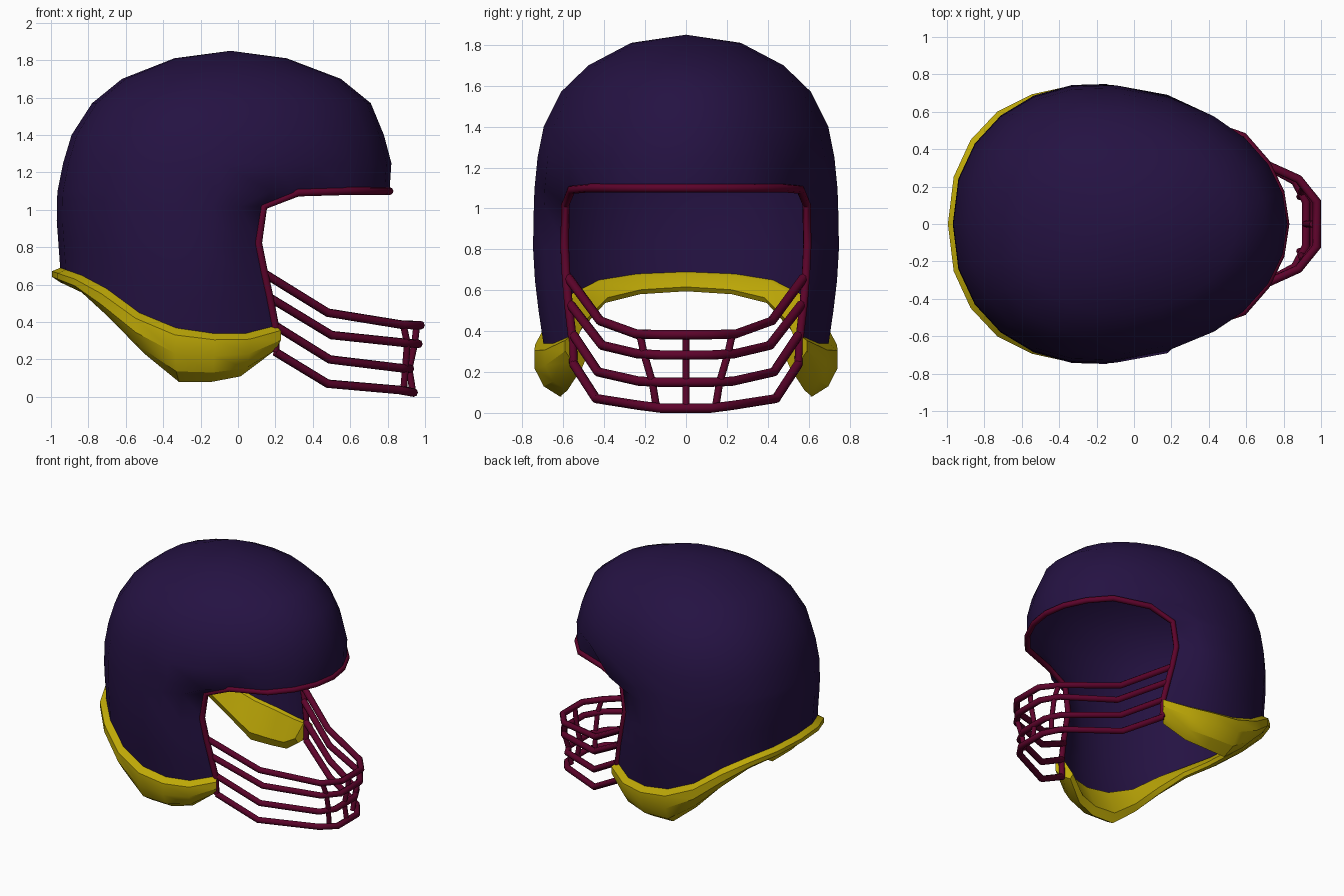
import bpy, bmesh, math
from mathutils import Vector

if "Cube" in bpy.data.objects:
    bpy.data.objects.remove(bpy.data.objects["Cube"])


def material(name, rgb):
    m = bpy.data.materials.new(name)
    m.diffuse_color = (*rgb, 1)
    m.use_nodes = True
    m.node_tree.nodes["Principled BSDF"].inputs["Base Color"].default_value = m.diffuse_color
    return m


PURPLE = material("purple", (0.018, 0.006, 0.055))
YELLOW = material("yellow", (0.51, 0.39, 0.002))
RED = material("dark_red", (0.11, 0.001, 0.024))


def interp(table, v):
    if v <= table[0][0]:
        return table[0][1]
    for (a, fa), (b, fb) in zip(table, table[1:]):
        if v <= b:
            return fa + (fb - fa) * (v - a) / (b - a)
    return table[-1][1]


def finish(name, bm, mat, angle):
    bmesh.ops.recalc_face_normals(bm, faces=bm.faces)
    me = bpy.data.meshes.new(name)
    bm.to_mesh(me)
    bm.free()
    me.materials.append(mat)
    ob = bpy.data.objects.new(name, me)
    bpy.context.collection.objects.link(ob)
    bpy.ops.object.select_all(action='DESELECT')
    ob.select_set(True)
    bpy.context.view_layer.objects.active = ob
    bpy.ops.object.shade_smooth_by_angle(angle=math.radians(angle))
    return ob


def tube(name, paths, radius, sides=8):
    """Sweep a polygon along each path with mitred joints."""
    bm = bmesh.new()
    for path in paths:
        pts = [Vector(p) for p in path]
        rings, side = [], None
        for i, p in enumerate(pts):
            d0 = (p - pts[max(i - 1, 0)]).normalized()
            d1 = (pts[min(i + 1, len(pts) - 1)] - p).normalized()
            tan = (d0 + d1).normalized()
            if side is None:
                side = tan.orthogonal()
            side = (side - tan * side.dot(tan)).normalized()
            other = tan.cross(side)
            rings.append([bm.verts.new(p + radius * (math.cos(k) * side + math.sin(k) * other))
                          for k in (2 * math.pi * j / sides for j in range(sides))])
        for r0, r1 in zip(rings, rings[1:]):
            for j in range(sides):
                k = (j + 1) % sides
                bm.faces.new((r0[j], r0[k], r1[k], r1[j]))
        bm.faces.new(rings[0])
        bm.faces.new(rings[-1])
    return finish(name, bm, RED, 50)


# Column angles, measured from the nose; the face opening ends at column EDGE
EDGE = 4
half = [13 * i for i in range(5)] + [52 + 16 * i for i in range(1, 9)]
angles = [math.radians(t) for t in half + [-t for t in half[-2:0:-1]]]
N = len(angles)


def egg(t, xc, xb, xf, w, z):
    """Point on an egg-shaped plan: elliptical nose, slightly squarer back."""
    c, s = math.cos(t), math.sin(t)
    if c < 0:
        s = math.copysign(abs(s) ** 0.88, s)
    return Vector((xc + c * ((xf - xc) if c > 0 else (xc - xb)), w * s, z))


# Shell dome: egg-shaped rings (z, centre, back, front, half width)
dome = [(1.81, -0.06, -0.34, 0.26, 0.27), (1.70, -0.10, -0.62, 0.55, 0.48),
        (1.57, -0.15, -0.78, 0.71, 0.615), (1.40, -0.18, -0.89, 0.78, 0.70),
        (1.25, -0.20, -0.935, 0.82, 0.73), (1.10, -0.20, -0.965, 0.81, 0.745)]
bm = bmesh.new()
top = bm.verts.new((-0.04, 0, 1.85))
prev = None
for z, xc, xb, xf, w in dome:
    ring = [bm.verts.new(egg(t, xc, xb, xf, w, z)) for t in angles]
    for i in range(N):
        j = (i + 1) % N
        bm.faces.new((prev[i], prev[j], ring[j], ring[i]) if prev else (top, ring[i], ring[j]))
    prev = ring

# Tuck the opening's upper corners inwards
for s, i in ((1, EDGE), (-1, N - EDGE)):
    prev[i].co = (0.32, 0.56 * s, 1.092)

# Shell sides and cheeks: open rows (drop, front reach) down to a curved hem
hem = [(-0.95, 0.68), (-0.75, 0.61), (-0.6, 0.48), (-0.4, 0.37), (-0.15, 0.33), (0.05, 0.33), (0.2, 0.37)]
width = [(0.33, 0.70), (0.6, 0.74), (0.85, 0.755), (1.1, 0.745)]
back = [(0.68, -0.95), (0.98, -0.972), (1.1, -0.965)]
rows = [(0.11, 0.55), (0.38, 0.50), (0.59, 0.55), (0.78, 0.60), (1.0, 0.65)]
cols = range(EDGE, N - EDGE + 1)
prev = {i: prev[i] for i in cols}
edge = [prev[EDGE].co.copy()]
for drop, reach in rows:
    row = {}
    for i in cols:
        t = angles[i]
        low = interp(hem, egg(t, -0.2, -0.95, 0.45, 0.7, 0).x)
        z = 1.1 - drop * (1.1 - low)
        row[i] = bm.verts.new(egg(t, -0.2, interp(back, z), -0.2 + reach, interp(width, z), z))
    for i in list(cols)[:-1]:
        bm.faces.new((prev[i], prev[i + 1], row[i + 1], row[i]))
    edge.append(row[EDGE].co.copy())
    prev = row
hem_pts = [prev[i].co.copy() for i in cols]
finish("helmet_shell", bm, PURPLE, 75)

# Padded trim: rounded wedge swept along the hem, deepest under the ears
bottom = [(-0.95, 0.595), (-0.82, 0.53), (-0.7, 0.40), (-0.5, 0.20), (-0.33, 0.08),
          (-0.03, 0.08), (0.12, 0.14), (0.2, 0.22)]
section = [(0.0, 0.01, 0), (0.045, 0, -0.1), (0.045, 0, -0.45), (0.0, 0, -0.8),
           (-0.09, 0, -1), (-0.12, 0, -0.75), (-0.03, 0, 0)]
bm = bmesh.new()
rings = []
for p, i in zip(hem_pts, cols):
    c, s = math.cos(angles[i]), math.sin(angles[i])
    n = Vector((c / (0.65 if c > 0 else 0.75), s / 0.7, 0)).normalized()
    d = p.z - interp(bottom, p.x)
    thin = min(1, 0.55 + 2 * max(0, d - 0.08))   # narrower at the nape
    rings.append([bm.verts.new(p + n * (o if o > 0 else o * thin) + Vector((0, 0, up + k * d)))
                  for o, up, k in section])
for r0, r1 in zip(rings, rings[1:]):
    for j in range(len(section)):
        k = (j + 1) % len(section)
        bm.faces.new((r0[j], r0[k], r1[k], r1[j]))
bm.faces.new(rings[0])
bm.faces.new(rings[-1])
finish("padded_trim", bm, YELLOW, 30)

# Rim tube around the face opening
brow = [egg(t, *dome[-1][1:], 1.1) for t in angles[:EDGE]]
side = brow + edge + [Vector((0.2, 0.55, 0.24))]
rim = [(p.x, -p.y, p.z) for p in side[:0:-1]] + [tuple(p) for p in side]
tube("opening_rim", [rim], 0.021)

# Face guard: four horizontal bars (rim point, kink, corner, front)
bars = [
    [(0.14, 0.575, 0.66), (0.48, 0.42, 0.45), (0.88, 0.24, 0.385), (0.977, 0.12, 0.383)],
    [(0.17, 0.565, 0.53), (0.50, 0.41, 0.33), (0.88, 0.24, 0.29), (0.965, 0.12, 0.283)],
    [(0.20, 0.55, 0.38), (0.49, 0.43, 0.20), (0.86, 0.23, 0.155), (0.92, 0.12, 0.150)],
    [(0.20, 0.55, 0.24), (0.48, 0.44, 0.07), (0.86, 0.23, 0.037), (0.94, 0.12, 0.023)]]
tube("face_guard_bars", [b + [(x, -y, z) for x, y, z in b[::-1]] for b in bars], 0.023)

# Face guard uprights: one in the middle, a slanted one on each side
uprights = [[(0.955, 0, 0.38), (0.945, 0, 0.285), (0.915, 0, 0.15), (0.935, 0, 0.025)]]
for s in (1, -1):
    uprights.append([(0.885, 0.225 * s, 0.38), (0.905, 0.205 * s, 0.288),
                     (0.895, 0.165 * s, 0.152), (0.885, 0.145 * s, 0.03)])
tube("face_guard_uprights", uprights, 0.018)
